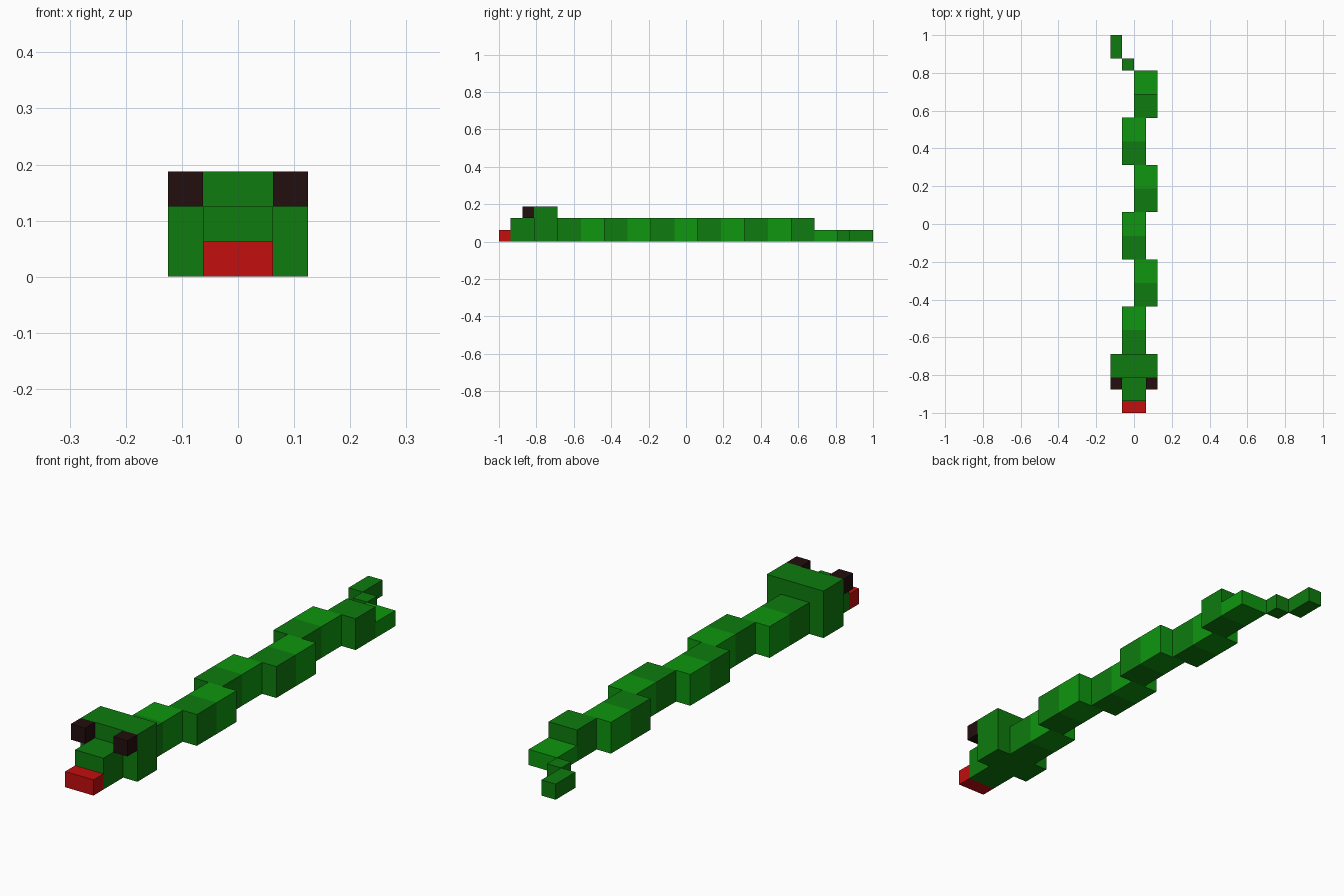
import bpy

cube = bpy.data.objects.get("Cube")
if cube:
    bpy.data.objects.remove(cube, do_unlink=True)

U = 1 / 16  # one block unit


def material(name, rgb):
    m = bpy.data.materials.new(name)
    m.use_nodes = True
    m.diffuse_color = (*rgb, 1)
    bsdf = next(n for n in m.node_tree.nodes if n.type == "BSDF_PRINCIPLED")
    bsdf.inputs["Base Color"].default_value = (*rgb, 1)
    bsdf.inputs["Roughness"].default_value = 0.9
    return m


dark_green = material("dark green", (0.0044, 0.2, 0.0044))
light_green = material("light green", (0.0044, 0.305, 0.0044))
red = material("red", (0.54, 0.0044, 0.0044))
eye_brown = material("dark brown", (0.0168, 0.0044, 0.0044))


def block(name, x, y, z, mat):
    """Box from (low, high) ranges given in block units."""
    spans = (x, y, z)
    bpy.ops.mesh.primitive_cube_add(size=1, location=[(a + b) / 2 * U for a, b in spans])
    ob = bpy.context.object
    ob.name = ob.data.name = name
    for v in ob.data.vertices:
        for i, (a, b) in enumerate(spans):
            v.co[i] *= (b - a) * U
    ob.data.materials.append(mat)
    return ob


# Head
block("tongue", (-1, 1), (-16, -15), (0, 1), red)
block("snout", (-1, 1), (-15, -13), (0, 2), dark_green)
block("head", (-2, 2), (-13, -11), (0, 3), dark_green)
for side, x in (("left", (1, 2)), ("right", (-2, -1))):
    block(side + "_eye", x, (-14, -13), (2, 3), eye_brown)

# Winding body: pairs of dark and light blocks, stepping from side to side
for i in range(5):
    x = (-1, 1) if i % 2 == 0 else (0, 2)
    y = -11 + 4 * i
    block(f"body_dark_{i + 1}", x, (y, y + 2), (0, 2), dark_green)
    block(f"body_light_{i + 1}", x, (y + 2, y + 4), (0, 2), light_green)

# Last body block and tapering tail
block("body_dark_6", (0, 2), (9, 11), (0, 2), dark_green)
block("tail_base", (0, 2), (11, 13), (0, 1), light_green)
block("tail_middle", (-1, 0), (13, 14), (0, 1), dark_green)
block("tail_tip", (-2, -1), (14, 16), (0, 1), dark_green)
